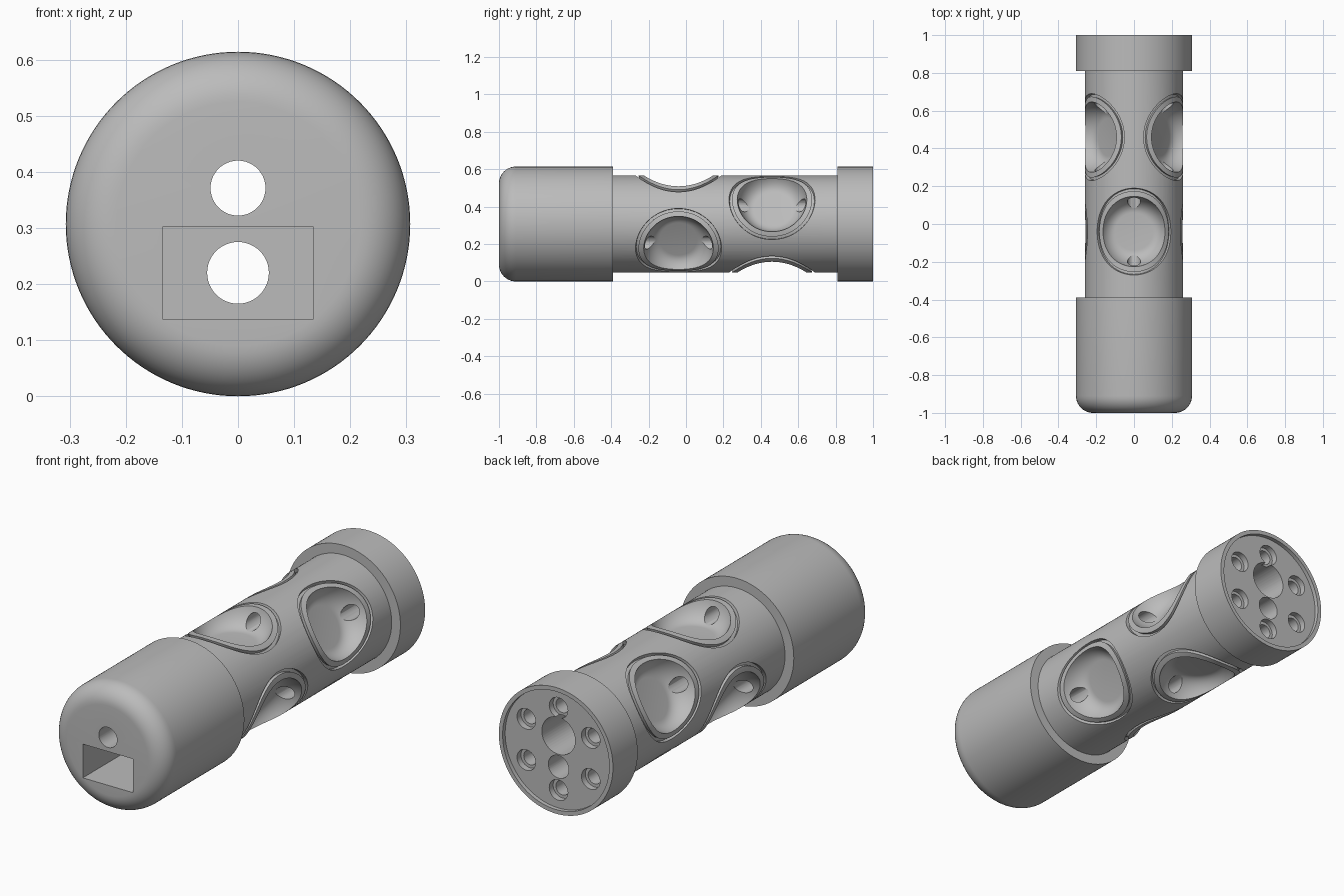
import bpy, bmesh
from math import sin, cos, pi, radians
from mathutils import Matrix

cube = bpy.data.objects.get("Cube")
if cube:
    bpy.data.objects.remove(cube, do_unlink=True)

R_OUT, R_BODY = 0.307, 0.26
PITCH = 0.2           # distance of the six wire channels from the axis
grey = bpy.data.materials.new("plain grey")
grey.use_nodes = True
grey.diffuse_color = (0.5, 0.5, 0.5, 1)
grey.node_tree.nodes["Principled BSDF"].inputs["Base Color"].default_value = (0.5, 0.5, 0.5, 1)


def finish(name, bm, matrix):
    bmesh.ops.remove_doubles(bm, verts=bm.verts, dist=1e-5)
    bmesh.ops.recalc_face_normals(bm, faces=bm.faces)
    bm.transform(matrix)
    mesh = bpy.data.meshes.new(name)
    bm.to_mesh(mesh)
    bm.free()
    mesh.materials.append(grey)
    obj = bpy.data.objects.new(name, mesh)
    bpy.context.collection.objects.link(obj)
    return obj


def lathe(name, profile, matrix, steps=64, closed=False):
    """Revolve (radius, height) points around local z."""
    bm = bmesh.new()
    verts = [bm.verts.new((r, 0, h)) for r, h in profile]
    pairs = list(zip(verts, verts[1:]))
    if closed:
        pairs.append((verts[-1], verts[0]))
    edges = [bm.edges.new(p) for p in pairs]
    bmesh.ops.spin(bm, geom=verts + edges, cent=(0, 0, 0), axis=(0, 0, 1),
                   angle=2 * pi, steps=steps, use_duplicate=False)
    return finish(name, bm, matrix)


def lengthwise(x=0, z=0):
    return Matrix.Translation((x, 0, R_OUT + z)) @ Matrix.Rotation(-pi / 2, 4, 'X')


def outward(angle, y):
    return Matrix.Translation((0, y, R_OUT)) @ Matrix.Rotation(pi / 2 - angle, 4, 'Y')


def rod(name, r, y0, y1, x=0, z=0, steps=40):
    return lathe(name, [(0, y0), (r, y0), (r, y1), (0, y1)], lengthwise(x, z), steps)


def cut(target, cutter):
    mod = target.modifiers.new("cut", 'BOOLEAN')
    mod.operation, mod.solver, mod.object = 'DIFFERENCE', 'EXACT', cutter
    bpy.context.view_layer.objects.active = target
    bpy.ops.object.modifier_apply(modifier=mod.name)
    bpy.data.objects.remove(cutter, do_unlink=True)


# Housing: rounded front cap, slim body, rear flange with a thin rim
ROUND = 0.09
nose = [(R_OUT - ROUND + ROUND * sin(a), -1 + ROUND - ROUND * cos(a))
        for a in (radians(90 * i / 10) for i in range(11))]
housing = lathe("housing", [(0, -1)] + nose + [
    (R_OUT, -0.39), (R_BODY, -0.39), (R_BODY, 0.81), (R_OUT, 0.81),
    (R_OUT, 1), (0.287, 1), (0.287, 0.98), (0, 0.98)], lengthwise(), 128)

# Flat-bottomed round pockets, each with a narrow groove around its lip
bowl = [(0, 0.16)] + [(0.1 + 0.09 * sin(a), 0.16 + 0.14 * (1 - cos(a)))
                      for a in (radians(90 * i / 12) for i in range(13))]
bowl += [(0.19, 0.4), (0, 0.4)]


def arc(radius):
    return [(radius * sin(a), 0.3 - radius * cos(a))
            for a in (radians(40 + 5 * i) for i in range(15))]


for y, first in ((-0.04, 90), (0.46, 30)):
    for k in range(3):
        angle = radians(first + 120 * k)
        groove = lathe("groove_cutter", arc(0.2335) + arc(0.218)[::-1],
                       outward(angle, y), closed=True)
        cut(groove, rod("core", 0.243, -1.5, 1.5, steps=128))
        cut(housing, groove)
        cut(housing, lathe("pocket_cutter", bowl, outward(angle, y)))

# Six wire channels, counterbored at the rear
for k in range(6):
    a = radians(30 + 60 * k)
    x, z = PITCH * cos(a), PITCH * sin(a)
    profile = [(0, -0.35), (0.035, -0.35), (0.035, 0.95), (0.05, 0.95), (0.05, 1.1), (0, 1.1)]
    cut(housing, lathe("channel_cutter", profile, lengthwise(x, z), 32))

# Two long bores, the upper one narrowing inside the cap
cut(housing, lathe("upper_bore", [(0, -1.1), (0.049, -1.1), (0.049, -0.45), (0.09, -0.45),
                                  (0.09, 1.1), (0, 1.1)], lengthwise(0, 0.064), 48))
cut(housing, rod("lower_bore", 0.055, -1.1, 1.1, 0, -0.087, 48))

# Rectangular socket in the front
bm = bmesh.new()
bmesh.ops.create_cube(bm, size=1)
cut(housing, finish("socket_cutter", bm, Matrix.Translation((0, -0.8, 0.22))
                    @ Matrix.Diagonal((0.27, 0.5, 0.164, 1))))

# Smooth shading with crisp edges
bpy.ops.object.select_all(action='DESELECT')
housing.select_set(True)
bpy.context.view_layer.objects.active = housing
bpy.ops.object.shade_smooth_by_angle(angle=radians(30))
